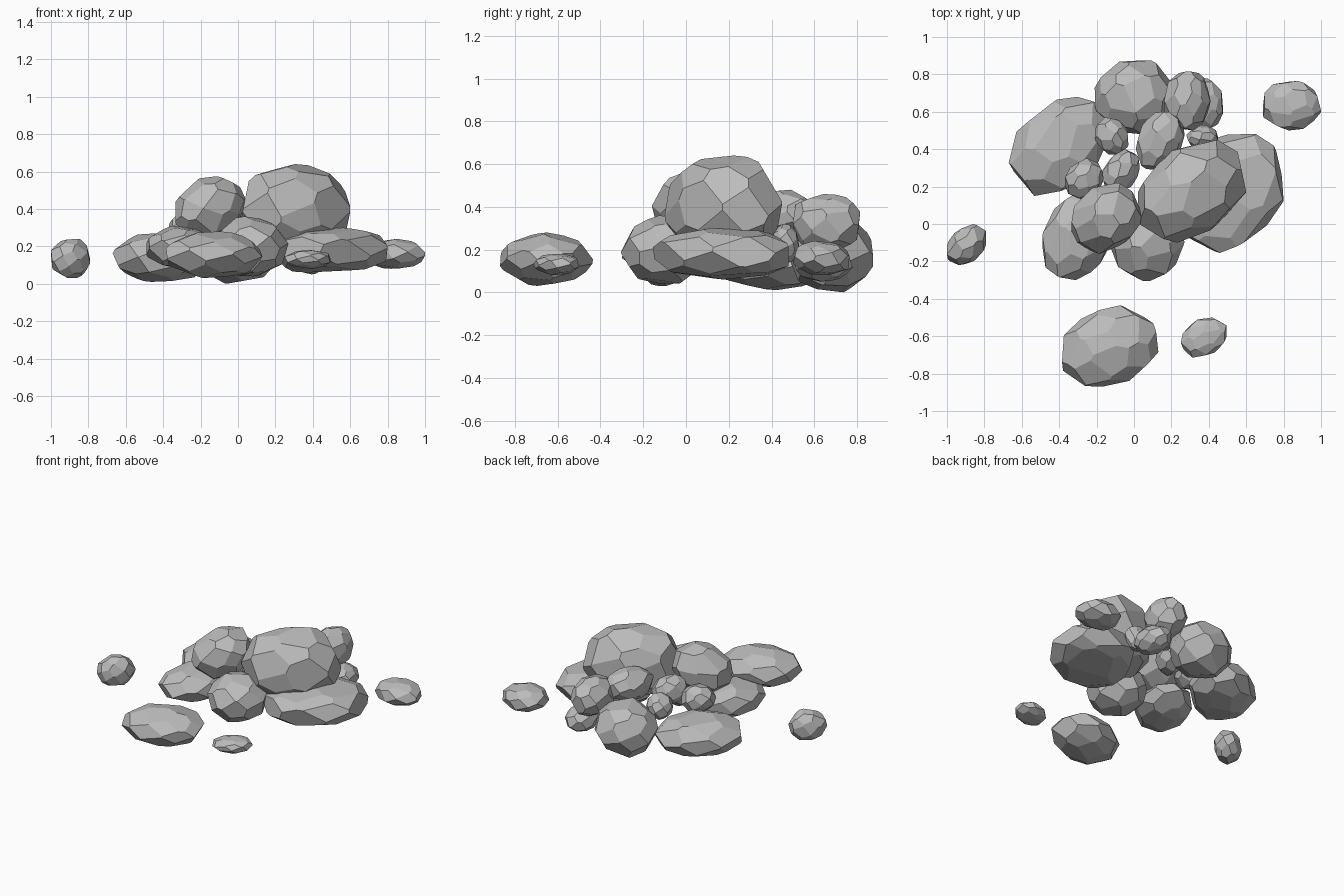
import bpy
import bmesh
import math
import random
from mathutils import Vector, Matrix

default_cube = bpy.data.objects.get("Cube")
if default_cube:
    bpy.data.objects.remove(default_cube, do_unlink=True)

random.seed(21)

stone = bpy.data.materials.new("stone_grey")
stone.use_nodes = True
stone.diffuse_color = (0.5, 0.5, 0.5, 1)
stone.node_tree.nodes["Principled BSDF"].inputs["Base Color"].default_value = stone.diffuse_color


def chisel(bm, facets, soft):
    """Cut a block down to a faceted boulder; soft 2 is round, lower has steeper sides."""
    bmesh.ops.create_cube(bm, size=4)
    golden = math.pi * (3 - math.sqrt(5))
    spin = random.uniform(0, math.tau)
    for i in range(facets):
        z = 1 - (2 * i + 1) / facets
        r = math.sqrt(1 - z * z)
        normal = Vector((r * math.cos(golden * i + spin), r * math.sin(golden * i + spin), z))
        normal += Vector([random.uniform(-0.12, 0.12) for _ in range(3)])
        normal.normalize()
        side = math.hypot(normal.x, normal.y)
        reach = (side ** soft + abs(normal.z) ** soft) ** (1 / soft)
        cut = bmesh.ops.bisect_plane(
            bm, geom=bm.verts[:] + bm.edges[:] + bm.faces[:], dist=1e-5,
            plane_co=normal * reach * random.uniform(0.97, 1.02), plane_no=normal, clear_outer=True)
        rim = [e for e in cut["geom_cut"] if isinstance(e, bmesh.types.BMEdge)]
        if len(rim) > 2:
            bmesh.ops.contextual_create(bm, geom=rim)


def rock(name, x, y, z, yaw=0, stretch=1, tilt=0, facets=32, soft=1.9):
    """A boulder stretched along a turned axis, fitted to its x, y and z ranges."""
    bm = bmesh.new()
    chisel(bm, facets, soft)
    turn = Matrix.Rotation(math.radians(yaw), 4, "Z") @ Matrix.Rotation(math.radians(-tilt), 4, "Y")
    bm.transform(turn @ Matrix.Diagonal((stretch, 1, 1, 1)))
    for axis, (low, high) in enumerate((x, y, z)):
        values = [v.co[axis] for v in bm.verts]
        start, span = min(values), max(values) - min(values)
        for v in bm.verts:
            v.co[axis] = low + (v.co[axis] - start) / span * (high - low)
    bmesh.ops.recalc_face_normals(bm, faces=bm.faces[:])
    mesh = bpy.data.meshes.new(name)
    bm.to_mesh(mesh)
    bm.free()
    mesh.materials.append(stone)
    obj = bpy.data.objects.new(name, mesh)
    bpy.context.collection.objects.link(obj)
    # Keep the origin at the middle of the rock
    centre = Vector([(low + high) / 2 for low, high in (x, y, z)])
    mesh.transform(Matrix.Translation(-centre))
    obj.location = centre


# Loose stones around the pile
rock("loose_stone_back_left", (.69, 1), (.5, .765), (.08, .24))
rock("loose_stone_right", (-1, -.79), (-.22, 0), (.03, .24), yaw=55, stretch=1.4)
rock("loose_boulder_front", (-.385, .13), (-.87, -.435), (.03, .28), yaw=25, stretch=1.25)
rock("loose_pebble_front", (.25, .495), (-.715, -.5), (.08, .18), yaw=35, stretch=1.3)

# Large base boulders
rock("base_slab_left", (.18, .8), (-.155, .48), (.06, .3), yaw=35, stretch=1.25, soft=1.45)
rock("base_boulder_right", (-.67, -.14), (.15, .68), (.01, .27), yaw=42, stretch=1.35, soft=1.7)
rock("base_boulder_front_right", (-.49, -.1), (-.3, .2), (.08, .31), yaw=65, stretch=1.4)
rock("base_boulder_front", (-.13, .27), (-.305, .1), (.04, .36))
rock("base_boulder_back", (-.21, .21), (.48, .875), (0, .36))

# Boulders resting on top
rock("top_boulder_left", (.02, .6), (-.1, .45), (.14, .64), yaw=35, stretch=1.35, soft=1.75)
rock("top_boulder_right", (-.335, .04), (-.16, .22), (.24, .575), yaw=30, stretch=1.25, tilt=35)
rock("top_stone_back", (.16, .41), (.5, .815), (.19, .46), yaw=80, stretch=1.2)
rock("top_stone_middle", (.01, .27), (.29, .6), (.26, .48), yaw=55, stretch=1.3)

# Small stones filling the gaps
rock("filler_stone_back_left", (.27, .475), (.5, .78), (.05, .23), yaw=100, stretch=1.2)
rock("filler_pebble_left", (.28, .45), (.4, .53), (.14, .32))
rock("filler_pebble_back", (-.21, -.03), (.37, .57), (.2, .38), yaw=120, stretch=1.2)
rock("filler_pebble_right", (-.37, -.16), (.13, .35), (.2, .39), yaw=30, stretch=1.2)
rock("filler_pebble_middle", (-.17, .03), (.17, .4), (.22, .42), yaw=50, stretch=1.3)
